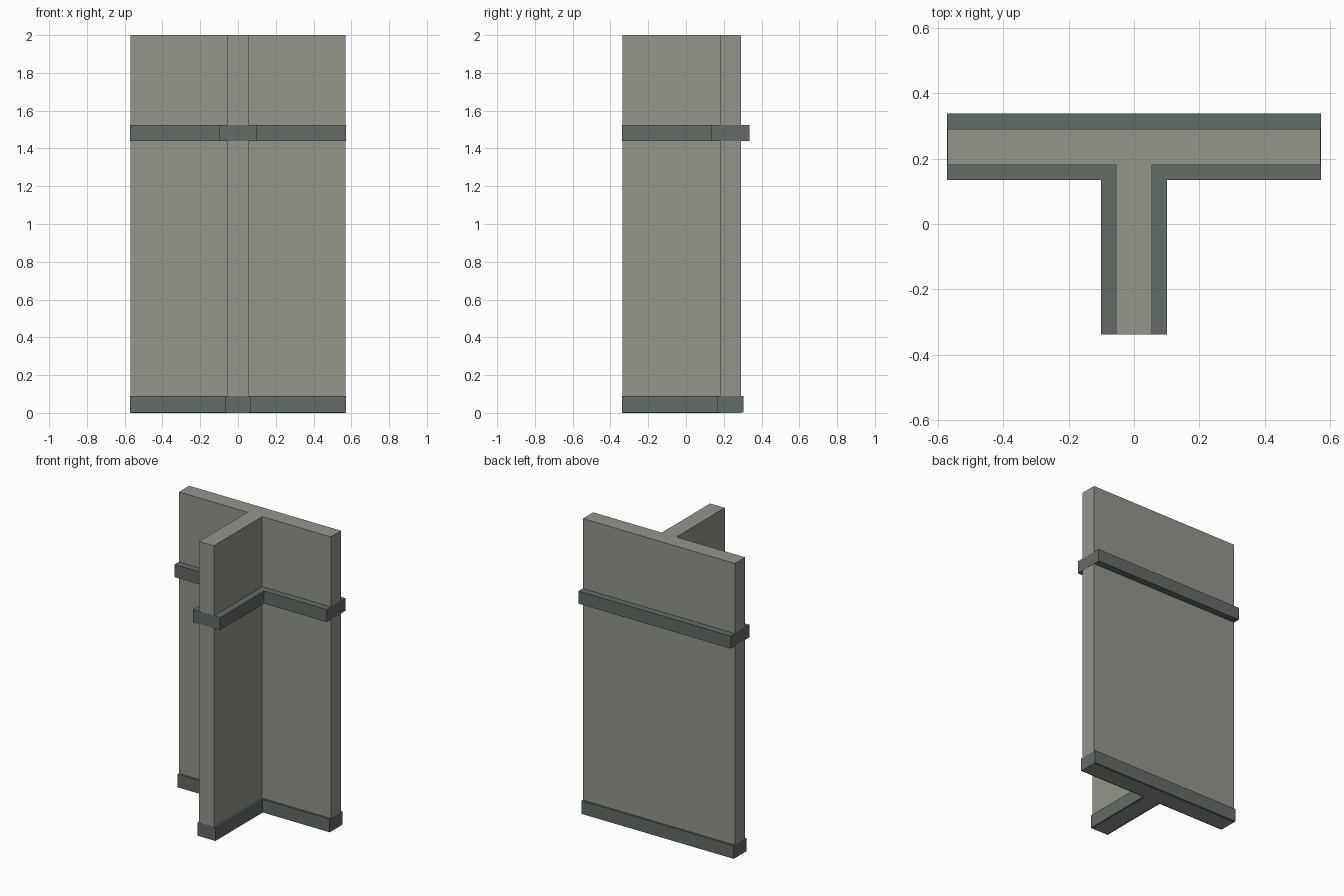
import bpy
import bmesh

if "Cube" in bpy.data.objects:
    bpy.data.objects.remove(bpy.data.objects["Cube"])


def material(name, rgb):
    m = bpy.data.materials.new(name)
    m.diffuse_color = (*rgb, 1.0)
    m.use_nodes = True
    m.node_tree.nodes["Principled BSDF"].inputs["Base Color"].default_value = m.diffuse_color
    return m


wall_grey = material("wall grey", (0.292, 0.305, 0.262))
trim_green = material("dark green grey", (0.122, 0.150, 0.133))

HALF_LENGTH = 0.57    # half length of the long wall
STEM_FRONT = -0.337   # front end of the short wall
WALL_Y = 0.236        # centre line of the long wall


def tee(name, half_thickness, z0, z1, mat, end=0.0):
    """T-shaped plan extruded from z0 to z1; end pushes the three tips out."""
    t, x = half_thickness, HALF_LENGTH + end
    back, front, tip = WALL_Y + t, WALL_Y - t, STEM_FRONT - end
    plan = [(-x, back), (-x, front), (-t, front), (-t, tip),
            (t, tip), (t, front), (x, front), (x, back)]
    bm = bmesh.new()
    face = bm.faces.new([bm.verts.new((px, py, z0)) for px, py in plan])
    ext = bmesh.ops.extrude_face_region(bm, geom=[face], use_keep_orig=True)
    top = [v for v in ext["geom"] if isinstance(v, bmesh.types.BMVert)]
    bmesh.ops.translate(bm, verts=top, vec=(0, 0, z1 - z0))
    bmesh.ops.recalc_face_normals(bm, faces=bm.faces)
    mesh = bpy.data.meshes.new(name)
    bm.to_mesh(mesh)
    bm.free()
    mesh.materials.append(mat)
    obj = bpy.data.objects.new(name, mesh)
    bpy.context.collection.objects.link(obj)
    return obj


# Full-height walls
tee("wall", 0.055, 0.0, 2.0, wall_grey)
# Skirting at the floor, leaving the wall's underside exposed
tee("skirting", 0.068, 0.001, 0.09, trim_green, end=0.001)
# Projecting rail higher up
tee("rail", 0.101, 1.44, 1.525, trim_green, end=0.001)
